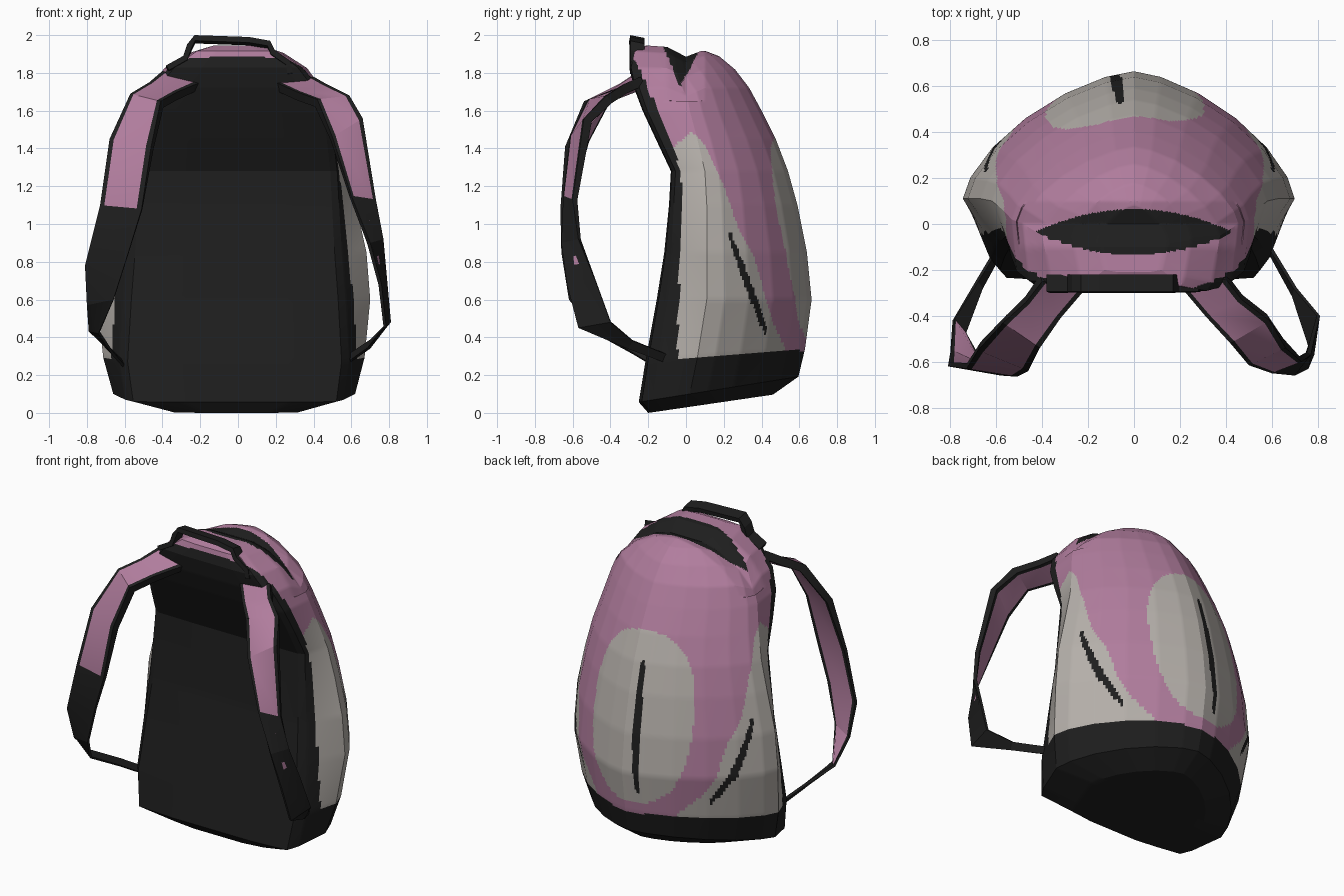
import bpy, bmesh, math
from mathutils import Vector

if "Cube" in bpy.data.objects:
    bpy.data.objects.remove(bpy.data.objects["Cube"])

# ---- colours
def material(name, rgb):
    m = bpy.data.materials.new(name)
    m.diffuse_color = (*rgb, 1)
    m.use_nodes = True
    m.node_tree.nodes["Principled BSDF"].inputs["Base Color"].default_value = m.diffuse_color
    return m

MATS = [material("black fabric", (0.013, 0.013, 0.013)),
        material("mauve fabric", (0.44, 0.205, 0.34)),
        material("grey fabric", (0.46, 0.43, 0.40))]
BLACK, MAUVE, GREY = 0, 1, 2

def finish(name, bm, paint=None, smooth=20):
    bmesh.ops.recalc_face_normals(bm, faces=bm.faces)
    if paint:
        for f in bm.faces:
            f.material_index = paint(f.calc_center_median())
    me = bpy.data.meshes.new(name)
    bm.to_mesh(me)
    bm.free()
    for m in MATS:
        me.materials.append(m)
    ob = bpy.data.objects.new(name, me)
    bpy.context.collection.objects.link(ob)
    bpy.context.view_layer.objects.active = ob
    ob.select_set(True)
    bpy.ops.object.shade_smooth_by_angle(angle=math.radians(smooth))
    ob.select_set(False)

def interp(points, v):
    if v <= points[0][0]:
        return points[0][1]
    for (a, p), (b, q) in zip(points, points[1:]):
        if v <= b:
            return p + (q - p) * (v - a) / (b - a)
    return points[-1][1]

def near_segment(u, v, a, b, r):
    du, dv = b[0] - a[0], b[1] - a[1]
    t = ((u - a[0]) * du + (v - a[1]) * dv) / (du * du + dv * dv)
    t = max(0, min(1, t))
    taper = 0.5 + 0.5 * math.sin(math.pi * t)
    return math.hypot(u - a[0] - t * du, v - a[1] - t * dv) < r * taper

# ---- body: rings of height, tilt, panel half width, panel y, half width, y of widest, outer y
RINGS = [
    (0.05, 0.147, 0.34, -0.20, 0.40, 0.10, 0.46),
    (0.12, 0.16, 0.56, -0.25, 0.62, 0.02, 0.595),
    (0.30, 0.08, 0.59, -0.215, 0.67, 0.06, 0.63),
    (0.60, 0.0, 0.57, -0.155, 0.70, 0.11, 0.665),
    (0.85, 0.0, 0.55, -0.115, 0.68, 0.11, 0.64),
    (1.10, 0.0, 0.535, -0.09, 0.625, 0.11, 0.59),
    (1.28, 0.0, 0.525, -0.08, 0.58, 0.10, 0.54),
    (1.45, 0.0, 0.505, -0.16, 0.535, 0.06, 0.475),
    (1.60, 0.0, 0.48, -0.23, 0.50, 0.02, 0.40),
    (1.72, 0.0, 0.43, -0.275, 0.455, 0.0, 0.335),
    (1.82, -0.02, 0.34, -0.30, 0.375, -0.05, 0.26),
    (1.89, -0.06, 0.22, -0.28, 0.25, -0.06, 0.175),
    (1.92, -0.07, 0.13, -0.21, 0.15, -0.08, 0.08)]
CORNER = [(0.1, 0.08), (0.6, 0.05), (1.1, 0.025), (1.7, 0.025), (1.85, 0.05)]

def half_section(z, wb, yb, w, ym, yf):
    r = interp(CORNER, z)
    pts = [(0, yb), (0.5 * wb, yb), (0.93 * wb, yb + 0.2 * r), (wb, yb + r)]
    for i in range(7):
        t = math.radians(15 * i)
        c, s = max(0, math.cos(t)) ** 1.32, math.sin(t) ** 1.32
        pts.append((w * c if i < 6 else 0, ym + (yf - ym) * s))
    return pts

BACK_EDGE = [(0.2, -0.05), (1.2, -0.02), (1.4, -0.06), (1.85, -0.26), (1.9, -0.3), (2, -0.5)]
SIDE_EDGE = [(0.33, 0.53), (0.5, 0.45), (0.8, 0.37), (1.0, 0.27), (1.2, 0.2), (1.42, 0.1), (1.49, 0.03)]

def paint_body(p):
    x, y, z = p
    # top opening, back panel and base
    if z > 1.72 and abs(y + 0.035) < 0.1 * max(0, 1 - (x / 0.43) ** 2):
        return BLACK
    if y < interp(BACK_EDGE, z) or z < 0.3 + 0.05 * y:
        return BLACK
    # zips on the outer and side pockets
    if y > 0.3 and near_segment(x, z, (-0.09, 0.48), (-0.06, 1.28), 0.025):
        return BLACK
    if abs(x) > 0.3 and near_segment(y, z, (0.23, 0.95), (0.42, 0.43), 0.018):
        return BLACK
    # pockets
    if y > 0.2 and (abs(x + 0.04) / 0.345) ** 2.4 + (abs(z - 0.93) / 0.53) ** 2.4 < 1:
        return GREY
    if y < interp(SIDE_EDGE, z) and z < 1.42 + 0.9 * (y + 0.05):
        return GREY
    return MAUVE

def build_body():
    bm = bmesh.new()
    rings = []
    for zc, tilt, *shape in RINGS:
        half = half_section(zc, *shape)
        # the bag sags a little wider to the left
        loop = half + [(-1.065 * x, y) for x, y in half[-2:0:-1]]
        rings.append([bm.verts.new((x, y, zc + tilt * (y - 0.15))) for x, y in loop])
    n = len(rings[0])
    for a, b in zip(rings, rings[1:]):
        for i in range(n):
            j = (i + 1) % n
            bm.faces.new((a[i], a[j], b[j], b[i]))
    # caps across the left and right halves
    for r in (rings[0], rings[-1]):
        for i in range(n // 2):
            quad = [r[i], r[i + 1], r[-(i + 1)], r[-i]]
            bm.faces.new(list(dict.fromkeys(quad)))
    # fine flat cells so that the fabric panels get clean edges
    bmesh.ops.subdivide_edges(bm, edges=bm.edges[:], cuts=11, use_grid_fill=True)
    for v in bm.verts:
        if v.co.z > 1.65:  # dip along the top opening
            v.co.z -= 0.045 * max(0, 1 - abs(v.co.y) / 0.1)
    low = min(v.co.z for v in bm.verts)
    for v in bm.verts:
        if v.co.z < 0.3:
            v.co.z -= low * (1 - v.co.z / 0.3)
    finish("bag_body", bm, paint_body)

build_body()

# ---- ribbons: straps and handle, given by pairs of edge points
def ribbon(name, pairs, thick, cols, paint):
    bm = bmesh.new()
    pairs = [(Vector(a), Vector(b)) for a, b in pairs]
    mids = [(a + b) / 2 for a, b in pairs]
    loops = []
    for i, (a, b) in enumerate(pairs):
        t = mids[min(i + 1, len(mids) - 1)] - mids[max(i - 1, 0)]
        n = t.cross(b - a).normalized()
        outer = [a.lerp(b, u) for u in cols]
        inner = [p - n * interp(thick, mids[i].z) for p in reversed(outer)]
        loops.append([bm.verts.new(p) for p in outer + inner])
    m = len(loops[0])
    for p, q in zip(loops, loops[1:]):
        for k in range(m):
            j = (k + 1) % m
            f = bm.faces.new((p[k], p[j], q[j], q[k]))
            f.material_index = paint(k, f.calc_center_median().z)
    bm.faces.new(loops[0])
    bm.faces.new(loops[-1])
    finish(name, bm)

def paint_strap(k, z):
    # sides 1 and 5 are the padded middle, outside and inside
    if (k == 1 and z > 1.1) or (k == 5 and z > 0.5):
        return MAUVE
    return BLACK

RIGHT = [((.20, -.27, 1.75), (.40, -.24, 1.78)), ((.31, -.40, 1.70), (.47, -.33, 1.74)),
         ((.42, -.52, 1.66), (.59, -.42, 1.68)), ((.50, -.615, 1.46), (.66, -.54, 1.56)),
         ((.60, -.65, 1.15), (.73, -.60, 1.13)), ((.70, -.66, .90), (.77, -.57, .92)),
         ((.76, -.63, .68), (.79, -.48, .70)), ((.785, -.57, .45), (.81, -.40, .48)),
         ((.70, -.31, .34), (.71, -.28, .38)), ((.57, -.07, .25), (.57, -.05, .29))]
LEFT = [((-.40, -.25, 1.81), (-.20, -.27, 1.75)), ((-.47, -.34, 1.75), (-.32, -.41, 1.70)),
        ((-.57, -.43, 1.69), (-.41, -.54, 1.65)), ((-.68, -.55, 1.45), (-.46, -.64, 1.41)),
        ((-.73, -.63, 1.10), (-.51, -.665, 1.08)), ((-.81, -.62, .78), (-.58, -.66, .85)),
        ((-.80, -.56, .57), (-.66, -.62, .60)), ((-.79, -.42, .43), (-.74, -.48, .42)),
        ((-.69, -.25, .34), (-.67, -.28, .31)), ((-.60, -.10, .25), (-.59, -.13, .22))]
COLS = (0, 0.1, 0.88, 1)
PADDING = [(0.6, 0.015), (1.1, 0.025), (1.6, 0.05)]
ribbon("right_shoulder_strap", RIGHT, PADDING, COLS, paint_strap)
ribbon("left_shoulder_strap", LEFT, PADDING, COLS, paint_strap)

# ---- carry handle
HANDLE = [(-.38, 1.84), (-.29, 1.89), (-.27, 1.95), (-.23, 2.0),
          (.06, 1.99), (.17, 1.97), (.195, 1.92), (.28, 1.86), (.29, 1.80)]
ribbon("carry_handle", [((x, -.295, z), (x, -.22, z - 0.015)) for x, z in HANDLE],
       [(0, 0.03)], (0, 1), lambda k, z: BLACK)
